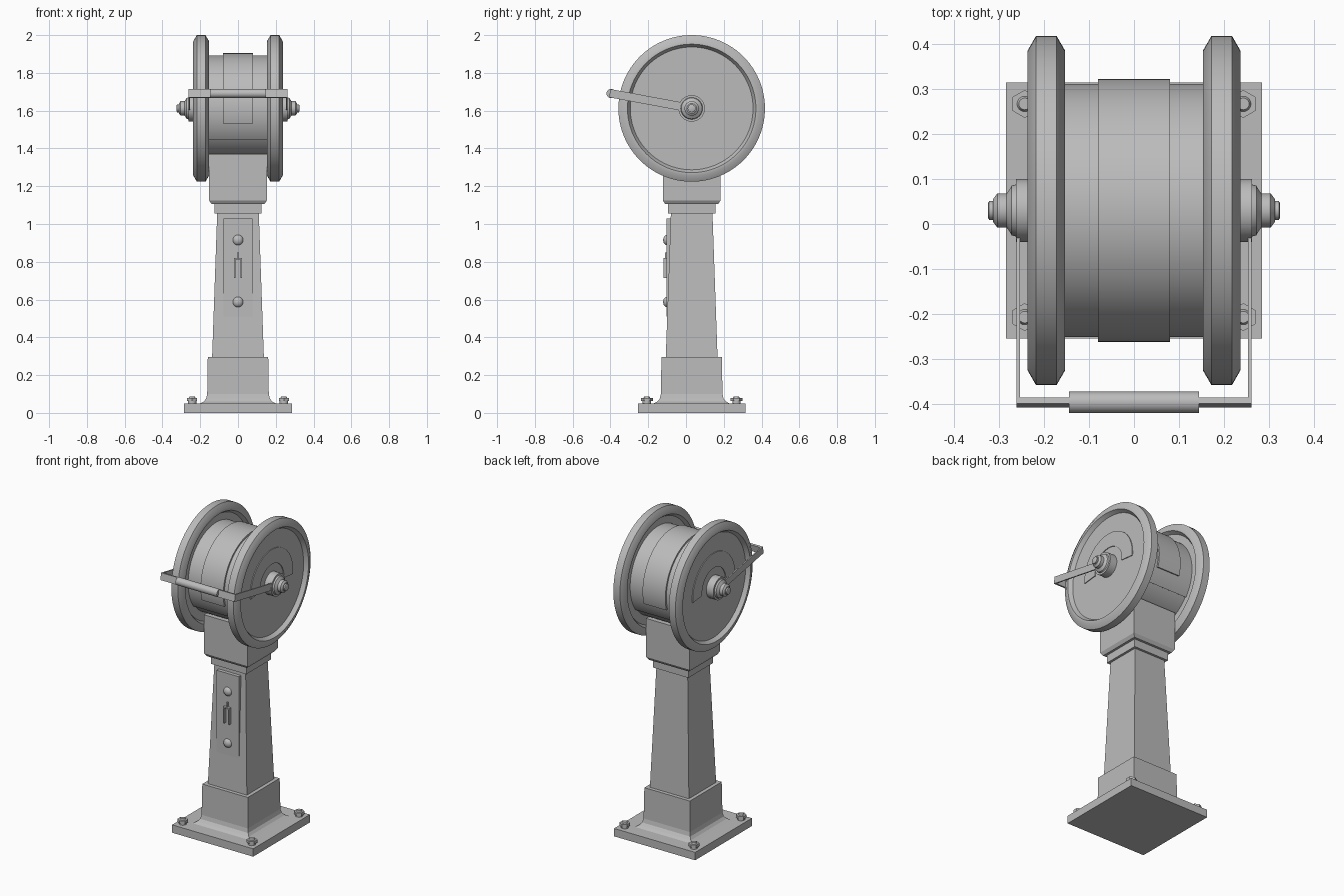
import bpy, bmesh, math
from mathutils import Matrix, Vector

if "Cube" in bpy.data.objects:
    bpy.data.objects.remove(bpy.data.objects["Cube"])

CY, CZ = 0.03, 1.612          # column centre line and drum axle height

grey = bpy.data.materials.new("plain_grey")
grey.diffuse_color = (0.5, 0.5, 0.5, 1)
grey.use_nodes = True
grey.node_tree.nodes["Principled BSDF"].inputs["Base Color"].default_value = grey.diffuse_color


def finish(name, bm, smooth=False):
    bmesh.ops.remove_doubles(bm, verts=bm.verts, dist=1e-5)
    bmesh.ops.recalc_face_normals(bm, faces=bm.faces)
    me = bpy.data.meshes.new(name)
    bm.to_mesh(me)
    bm.free()
    me.materials.append(grey)
    ob = bpy.data.objects.new(name, me)
    bpy.context.collection.objects.link(ob)
    if smooth:
        bpy.ops.object.select_all(action='DESELECT')
        ob.select_set(True)
        bpy.context.view_layer.objects.active = ob
        bpy.ops.object.shade_smooth_by_angle(angle=math.radians(32))
    return ob


def square_loft(name, rings):
    """Stack of square sections given as (z, half width)."""
    bm = bmesh.new()
    loops = [[bm.verts.new((sx * h, CY + sy * h, z))
              for sx, sy in ((-1, -1), (1, -1), (1, 1), (-1, 1))] for z, h in rings]
    for a, b in zip(loops, loops[1:]):
        for i in range(4):
            j = (i + 1) % 4
            bm.faces.new((a[i], a[j], b[j], b[i]))
    bm.faces.new(loops[0])
    bm.faces.new(loops[-1])
    return finish(name, bm)


def lathe(name, prof, start=0, end=360, n=72):
    """Revolve an (x, radius) profile about the drum axle; partial sweeps get end caps."""
    bm = bmesh.new()
    full = end - start >= 360
    loops = []
    for k in range(n + 1):
        a = math.radians(start + (end - start) * k / n)
        loops.append([bm.verts.new((x, CY + r * math.cos(a), CZ + r * math.sin(a)))
                      for x, r in prof])
    m = len(prof)
    for a, b in zip(loops, loops[1:]):
        for i in range(m - 1 if full else m):
            j = (i + 1) % m
            bm.faces.new((a[i], a[j], b[j], b[i]))
    if not full:
        bm.faces.new(loops[0])
        bm.faces.new(loops[-1])
    return finish(name, bm, True)


def box(name, lo, hi, rot=None):
    """Box between two corners, optionally moved by a matrix."""
    bm = bmesh.new()
    bmesh.ops.create_cube(bm, size=1)
    lo, hi = Vector(lo), Vector(hi)
    for v in bm.verts:
        v.co = Vector([(lo[i] + hi[i]) / 2 + v.co[i] * (hi[i] - lo[i]) for i in range(3)])
    if rot:
        bm.transform(rot)
    return finish(name, bm)


def stack(bm, x, y, parts):
    """Upright discs given as (z0, z1, r0, r1, sides)."""
    for z0, z1, r0, r1, n in parts:
        bmesh.ops.create_cone(bm, cap_ends=True, segments=n, radius1=r0, radius2=r1,
                              depth=z1 - z0, matrix=Matrix.Translation((x, y, (z0 + z1) / 2)))


# Base plate, plinth with flared foot, tapered column and collar
square_loft("base_plate", [(0, 0.285), (0.05, 0.285)])
square_loft("plinth", [(0.05, 0.2), (0.06, 0.182), (0.075, 0.169), (0.1, 0.163), (0.295, 0.16)])
square_loft("column", [(0.295, 0.137), (1.06, 0.11)])
square_loft("collar", [(1.055, 0.125), (1.105, 0.125)])
square_loft("head_block", [(1.105, 0.14), (1.125, 0.153), (1.37, 0.153)])

# Anchor bolts: hex washer, nut and stud
for sx in (-1, 1):
    for sy in (-1, 1):
        bm = bmesh.new()
        stack(bm, sx * 0.243, CY + sy * 0.237, [
            (0.05, 0.062, 0.022, 0.022, 24), (0.062, 0.08, 0.031, 0.031, 6),
            (0.08, 0.088, 0.017, 0.013, 24)])
        finish("anchor_bolt", bm, True)

# Drum with upper cover and raised centre band
lathe("drum", [(-0.18, 0), (-0.18, 0.272), (0.18, 0.272), (0.18, 0)])
lathe("drum_cover", [(-0.18, 0.265), (-0.18, 0.281), (0.18, 0.281), (0.18, 0.265)], -36, 216)
lathe("centre_band", [(-0.08, 0.275), (-0.08, 0.292), (0.08, 0.292), (0.08, 0.275)], -16, 196)

# Flanges, index plates and hubs on both sides
for s, side in ((-1, "left"), (1, "right")):
    def mirror(prof):
        return [(s * x, r) for x, r in prof]
    lathe(side + "_flange", mirror([
        (0.175, 0), (0.175, 0.325), (0.153, 0.34), (0.153, 0.355), (0.172, 0.388),
        (0.218, 0.388), (0.237, 0.355), (0.237, 0.34), (0.213, 0.325), (0.213, 0)]), n=96)
    lathe(side + "_index_plate", mirror([
        (0.21, 0.12), (0.218, 0.12), (0.218, 0.213), (0.21, 0.213)]), -6, 186)
    lathe(side + "_hub", mirror([
        (0.21, 0), (0.21, 0.07), (0.262, 0.07), (0.262, 0.058), (0.272, 0.055),
        (0.278, 0.045), (0.283, 0.038), (0.304, 0.038), (0.313, 0.026),
        (0.313, 0.021), (0.322, 0.021), (0.325, 0.016), (0.325, 0)]), n=40)

# Handle: flat strap arms, cross strap and round grip, tilted about the axle
tilt = (Matrix.Translation((0, CY, CZ)) @ Matrix.Rotation(math.radians(-10.5), 4, 'X'))
for s, side in ((-1, "left"), (1, "right")):
    x0, x1 = sorted((s * 0.253, s * 0.261))
    box(side + "_arm", (x0, -0.441, -0.022), (x1, -0.02, 0.022), tilt)
box("cross_strap", (-0.261, -0.441, -0.022), (0.261, -0.427, 0.022), tilt)
bm = bmesh.new()
bmesh.ops.create_cone(bm, cap_ends=True, segments=32, radius1=0.024, radius2=0.024, depth=0.29,
                      matrix=tilt @ Matrix.Translation((0, -0.434, 0))
                      @ Matrix.Rotation(math.pi / 2, 4, 'Y'))
finish("handle_grip", bm, True)

# Front panel with two domed studs and a small hasp
box("front_panel", (-0.078, -0.103, 0.51), (0.078, -0.07, 1.03))
for z in (0.915, 0.587):
    bm = bmesh.new()
    bmesh.ops.create_uvsphere(bm, u_segments=24, v_segments=12, radius=0.028)
    bm.transform(Matrix.Translation((0, -0.1, z)) @ Matrix.Diagonal((1, 0.75, 1, 1)))
    finish("panel_stud", bm, True)
for s in (-1, 1):
    box("hasp_post", (s * 0.018 - 0.004, -0.12, 0.715), (s * 0.018 + 0.004, -0.1, 0.82))
box("hasp_bar", (-0.022, -0.12, 0.812), (0.022, -0.1, 0.82))
box("hasp_pin", (-0.004, -0.112, 0.82), (0.004, -0.1, 0.85))
